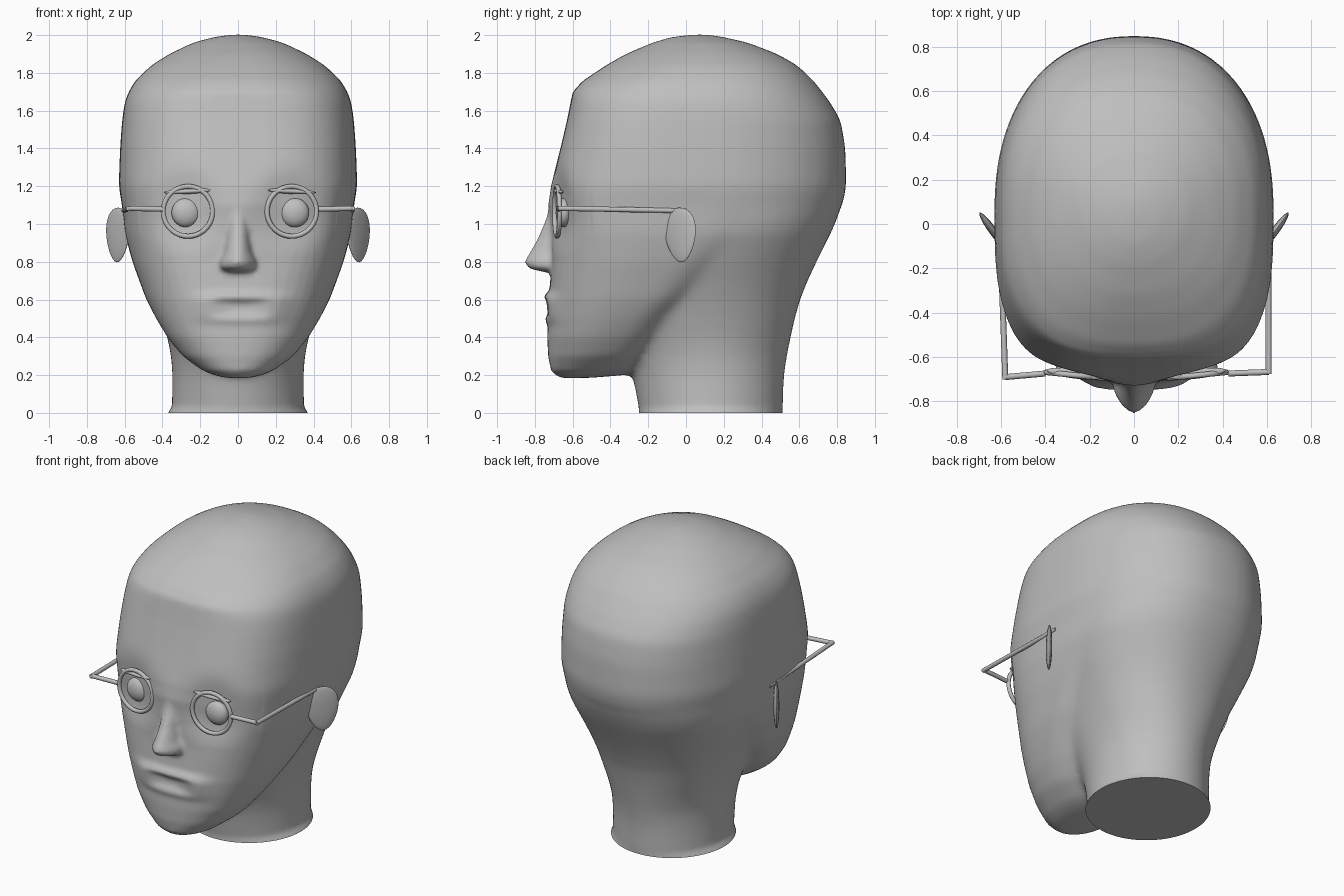
import bpy, bmesh, math
from mathutils import Vector

if "Cube" in bpy.data.objects:
    bpy.data.objects.remove(bpy.data.objects["Cube"])

grey = bpy.data.materials.new("plain grey")
grey.diffuse_color = (0.52, 0.52, 0.52, 1)
grey.use_nodes = True
grey.node_tree.nodes["Principled BSDF"].inputs["Base Color"].default_value = grey.diffuse_color


def finish(ob, name, angle=40):
    ob.name = ob.data.name = name
    ob.data.materials.clear()
    ob.data.materials.append(grey)
    bpy.ops.object.select_all(action='DESELECT')
    ob.select_set(True)
    bpy.context.view_layer.objects.active = ob
    bpy.ops.object.shade_smooth_by_angle(angle=math.radians(angle))
    return ob


def loft(bm, rows, seg=48):
    """Closed loft; rows are (z, front y, widest y, back y, half width, front exponent)."""
    rings = []
    for z, yf, yc, yb, hw, n in rows:
        ring = []
        for i in range(seg):
            a = 2 * math.pi * i / seg
            c, s = math.cos(a), math.sin(a)
            e = 2 / (n if s < 0 else min(n, 2.25))
            depth = yc - yf if s < 0 else yb - yc
            ring.append(bm.verts.new((math.copysign(abs(c) ** e, c) * hw,
                                      yc + math.copysign(abs(s) ** e, s) * depth, z)))
        rings.append(ring)
    for lo, hi in zip(rings, rings[1:]):
        for i in range(seg):
            j = (i + 1) % seg
            bm.faces.new((lo[i], lo[j], hi[j], hi[i]))
    bm.faces.new(rings[0][::-1])
    bm.faces.new(rings[-1])


# Skull and face, neck and nose, blended into one skin
bm = bmesh.new()
loft(bm, [(.185, -.66, -.6, -.5, .06, 2), (.2, -.69, -.55, -.32, .13, 2),
          (.225, -.715, -.5, -.25, .19, 2.2), (.3, -.73, -.42, -.18, .295, 2.3),
          (.4, -.735, -.36, -.08, .375, 2.4), (.5, -.732, -.28, 0, .435, 2.5),
          (.6, -.728, -.2, .12, .487, 2.6), (.8, -.71, -.08, .4, .56, 2.8),
          (.95, -.715, 0, .72, .6, 2.9), (1.1, -.73, .05, .83, .615, 3),
          (1.2, -.715, .05, .85, .632, 3), (1.4, -.665, .05, .845, .625, 3),
          (1.55, -.63, .07, .82, .614, 3), (1.65, -.61, .07, .76, .6, 2.9),
          (1.7, -.6, .07, .722, .58, 2.8), (1.76, -.545, .07, .675, .545, 2.6),
          (1.84, -.425, .08, .59, .46, 2.4), (1.9, -.32, .08, .485, .365, 2.2),
          (1.96, -.18, .08, .33, .24, 2), (1.99, -.08, .08, .2, .13, 2),
          (2.003, .03, .08, .12, .04, 2)])
loft(bm, [(-.1, -.25, .13, .51, .4, 2), (0, -.25, .13, .51, .372, 2),
          (.03, -.25, .13, .512, .35, 2), (.2, -.285, .13, .52, .348, 2),
          (.3, -.32, .12, .535, .355, 2), (.4, -.36, .11, .555, .375, 2.1),
          (.5, -.4, .1, .577, .405, 2.2), (.6, -.42, .1, .605, .44, 2.2),
          (.7, -.42, .1, .645, .48, 2.2), (.8, -.42, .1, .692, .525, 2.2),
          (.95, -.42, .1, .767, .585, 2.3), (1.05, -.4, .1, .81, .603, 2.3),
          (1.15, -.4, .1, .82, .6, 2.3)])
loft(bm, [(.745, -.75, -.69, -.6, .06, 2), (.765, -.835, -.71, -.6, .095, 1.8),
          (.8, -.857, -.71, -.6, .1, 1.6), (.85, -.828, -.7, -.6, .075, 1.8),
          (.92, -.787, -.67, -.6, .065, 2), (1.02, -.745, -.66, -.6, .06, 2),
          (1.12, -.72, -.65, -.6, .05, 2)], 24)
me = bpy.data.meshes.new("head")
bm.to_mesh(me)
bm.free()
head = bpy.data.objects.new("head", me)
bpy.context.collection.objects.link(head)
bpy.context.view_layer.objects.active = head
head.select_set(True)
remesh = head.modifiers.new("blend", 'REMESH')
remesh.mode = 'VOXEL'
remesh.voxel_size = 0.014
smooth = head.modifiers.new("soften", 'SMOOTH')
smooth.factor = 0.5
smooth.iterations = 6
for m in ("blend", "soften"):
    bpy.ops.object.modifier_apply(modifier=m)

# Stronger softening behind the face, sparing the hairline and the neck rim
group = head.vertex_groups.new(name="soft")
for v in head.data.vertices:
    x, y, z = v.co
    w = min(1, max(0, (y + .62) / .2)) * min(1, max(0, (z - .05) / .08))
    if 0.85 < z < 1.6 and not (abs(x) < .16 and y < -.6):
        w = max(w, .7)
    if w > 0:
        group.add([v.index], w, 'REPLACE')
even = head.modifiers.new("even", 'SMOOTH')
even.factor = 0.5
even.iterations = 45
even.vertex_group = "soft"
bpy.ops.object.modifier_apply(modifier="even")
head.vertex_groups.clear()

# Eye sockets and lips pressed into the face, then a flat cut under the neck
bm = bmesh.new()
bm.from_mesh(head.data)
for v in bm.verts:
    x, y, z = v.co
    if y < -.5:
        r = math.hypot(abs(x) - .29, z - 1.07)
        v.co.y += .045 * math.exp(-(r / .18) ** 3)
        rho = ((abs(x - .015) / .215) ** 4 + (abs(z - .555) / .07) ** 4) ** .25
        if rho < 2.2:
            side = min(1, max(0, (z - .5) / .1))
            v.co.y -= (.012 + .012 * side) * math.exp(-((rho - .85) / .36) ** 2)
            v.co.y += .006 * math.exp(-(rho / .5) ** 2)
bmesh.ops.bisect_plane(bm, geom=bm.verts[:] + bm.edges[:] + bm.faces[:],
                       plane_co=(0, 0, 0), plane_no=(0, 0, 1), clear_inner=True)
bmesh.ops.edgeloop_fill(bm, edges=[e for e in bm.edges if e.is_boundary])
bmesh.ops.recalc_face_normals(bm, faces=bm.faces[:])
bm.to_mesh(head.data)
bm.free()
finish(head, "head", 60)


def ellipsoid(name, loc, size, rot=(0, 0, 0)):
    bpy.ops.mesh.primitive_uv_sphere_add(segments=24, ring_count=14, location=loc, rotation=rot)
    bpy.context.object.scale = size
    return finish(bpy.context.object, name)


def rod(name, a, b, radius=.0135):
    a, b = Vector(a), Vector(b)
    bpy.ops.mesh.primitive_cylinder_add(vertices=12, radius=radius, depth=(b - a).length,
                                        location=(a + b) / 2)
    ob = bpy.context.object
    ob.rotation_euler = (b - a).to_track_quat('Z', 'Y').to_euler()
    return finish(ob, name)


# Eyes, brows, ears and spectacles; x of eye, ring, ring edge and hinge per side
for side, s, eye, ring, edge, hinge, hy in (("left", -1, -.275, -.265, -.4, -.58, -.69),
                                            ("right", 1, .3, .285, .425, .607, -.667)):
    ellipsoid(side + "_eye", (eye, -.645, 1.06), (.077, .045, .077))
    ellipsoid(side + "_brow", (ring, -.675, 1.173), (.13, .022, .014),
              (0, s * .05, s * .12))
    ear = ellipsoid(side + "_ear", (s * .637, -.03, .942), (.018, .1, .145),
                    (math.radians(3), 0, -s * math.radians(36)))
    for v in ear.data.vertices:  # fuller at the top, narrow at the lobe
        v.co.y *= 1 + .22 * v.co.z
    bpy.ops.mesh.primitive_torus_add(major_segments=36, minor_segments=10, major_radius=.132,
                                     minor_radius=.013, location=(ring, -.682, 1.067),
                                     rotation=(math.pi / 2, 0, s * .1))
    finish(bpy.context.object, side + "_lens_ring")
    rod(side + "_hinge_bar", (edge, -.674, 1.078), (hinge, hy, 1.083))
    rod(side + "_temple_arm", (hinge, hy - .01, 1.083), (s * .605, 0, 1.07))
